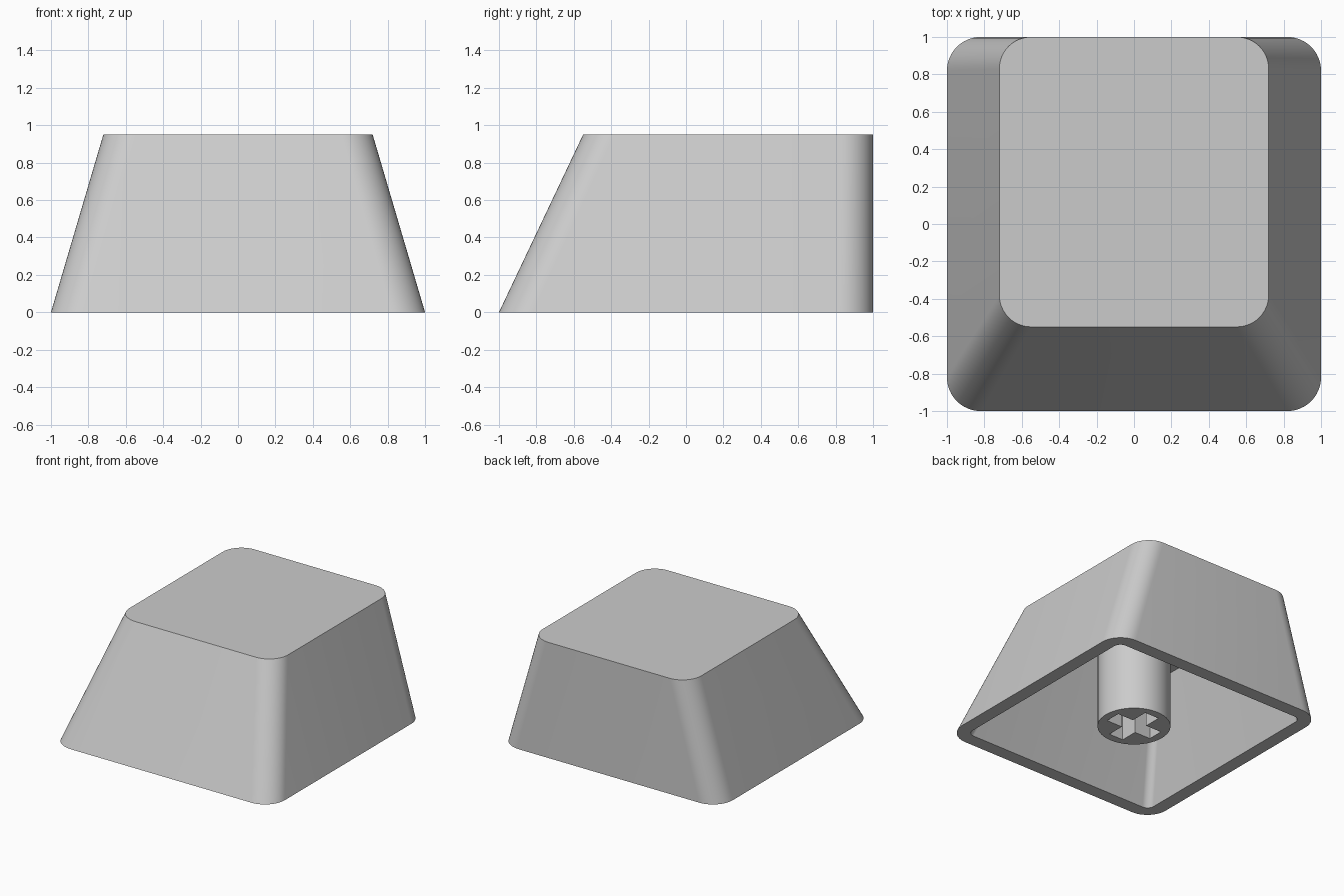
import bpy, bmesh, math

cube = bpy.data.objects.get("Cube")
if cube:
    bpy.data.objects.remove(cube)

GREY = (0.6, 0.6, 0.6, 1)
grey = bpy.data.materials.new("light grey plastic")
grey.use_nodes = True
grey.diffuse_color = GREY
grey.node_tree.nodes["Principled BSDF"].inputs["Base Color"].default_value = GREY


def ring(bm, half_x, front, back, radius, z, steps=12):
    """Rounded rectangle of vertices, counter-clockwise from above."""
    corners = [(1, back, -1), (-1, back, -1), (-1, front, 1), (1, front, 1)]
    verts = []
    for q, (sx, y, inward) in enumerate(corners):
        for i in range(steps + 1):
            a = math.pi / 2 * (q + i / steps)
            verts.append(bm.verts.new((sx * (half_x - radius) + radius * math.cos(a),
                                       y + inward * radius + radius * math.sin(a), z)))
    return verts


def bridge(bm, lower, upper):
    n = len(lower)
    for i in range(n):
        j = (i + 1) % n
        bm.faces.new((lower[i], lower[j], upper[j], upper[i]))


def finish(bm, name):
    bmesh.ops.recalc_face_normals(bm, faces=bm.faces[:])
    mesh = bpy.data.meshes.new(name)
    bm.to_mesh(mesh)
    bm.free()
    mesh.materials.append(grey)
    obj = bpy.data.objects.new(name, mesh)
    bpy.context.collection.objects.link(obj)
    bpy.ops.object.select_all(action="DESELECT")
    obj.select_set(True)
    bpy.context.view_layer.objects.active = obj
    bpy.ops.object.shade_smooth_by_angle(angle=math.radians(30))


# Hollow cap: outer skin, bottom rim and cavity as one loft, with a vertical back
HEIGHT, CEILING = 0.95, 0.85
bm = bmesh.new()
rings = [ring(bm, 0.72, -0.55, 1, 0.17, HEIGHT),
         ring(bm, 1, -1, 1, 0.18, 0),
         ring(bm, 0.89, -0.89, 0.89, 0.06, 0),
         ring(bm, 0.64, -0.49, 0.89, 0.06, CEILING)]
for a, b in zip(rings, rings[1:]):
    bridge(bm, a, b)
bm.faces.new(rings[0])
bm.faces.new(rings[-1])
finish(bm, "key_cap")

# Round stem with a cross-shaped socket in its lower end
STEM_RADIUS, ARM, SLOT, DEPTH, SIDES = 0.275, 0.21, 0.065, 0.45, 48
circle = [(STEM_RADIUS * math.cos(2 * math.pi * i / SIDES),
           STEM_RADIUS * math.sin(2 * math.pi * i / SIDES)) for i in range(SIDES)]
cross = []
for q in range(4):
    c, s = round(math.cos(q * math.pi / 2)), round(math.sin(q * math.pi / 2))
    for x, y in ((ARM, -SLOT), (ARM, SLOT), (SLOT, SLOT)):
        cross.append((c * x - s * y, s * x + c * y))

bm = bmesh.new()
end_edges = []
for outline, top in ((circle, CEILING), (cross, DEPTH)):
    low = [bm.verts.new((x, y, 0)) for x, y in outline]
    high = [bm.verts.new((x, y, top)) for x, y in outline]
    bridge(bm, low, high)
    bm.faces.new(high)
    end_edges += [bm.edges.get((low[i - 1], low[i])) for i in range(len(low))]
bmesh.ops.triangle_fill(bm, edges=end_edges, use_beauty=True)
finish(bm, "stem")
